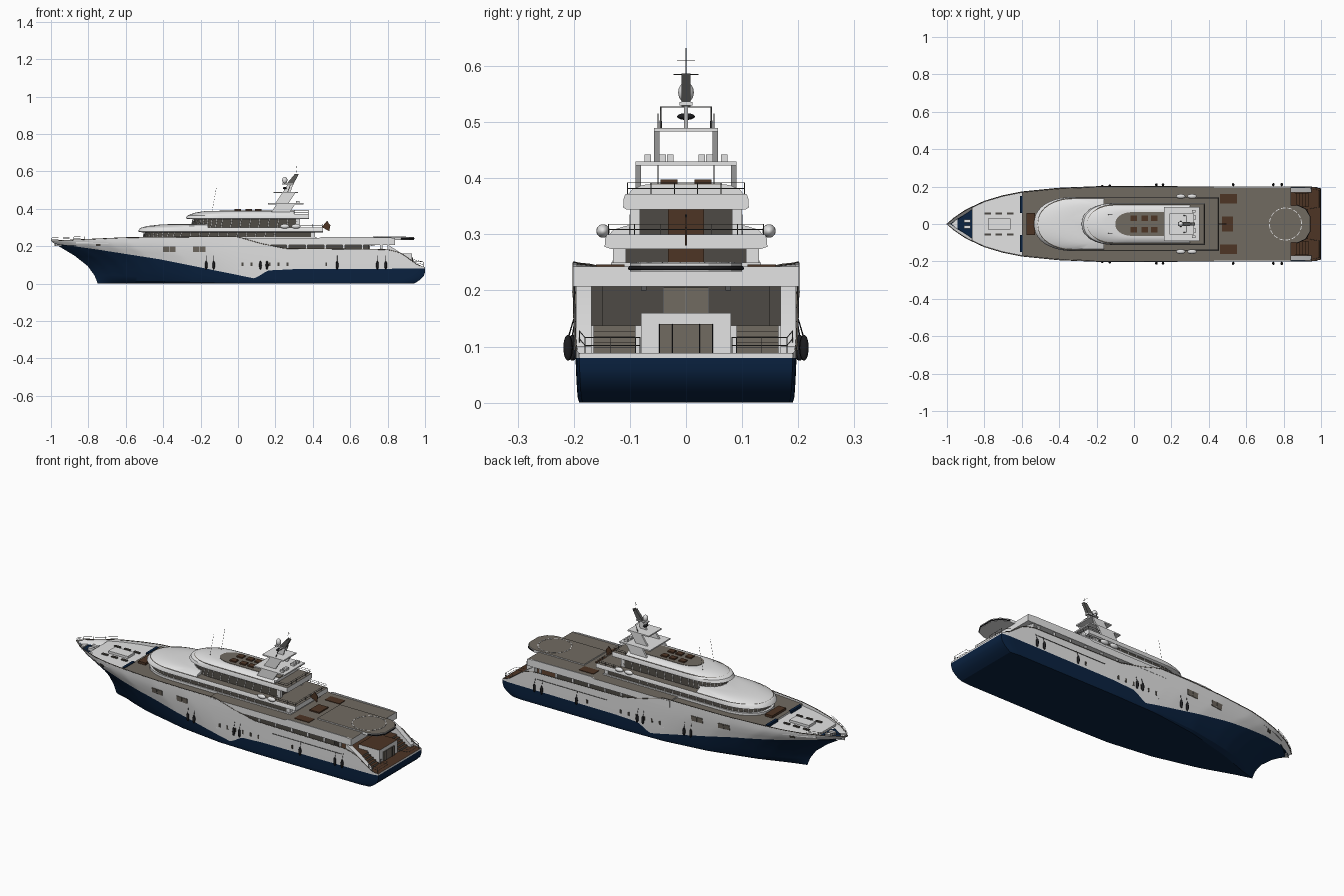
import bpy, bmesh, math
from mathutils import Vector

if "Cube" in bpy.data.objects:
    bpy.data.objects.remove(bpy.data.objects["Cube"])

def material(name, r, g, b):
    m = bpy.data.materials.new(name)
    m.use_nodes = True
    m.diffuse_color = (r, g, b, 1)
    m.node_tree.nodes["Principled BSDF"].inputs["Base Color"].default_value = (r, g, b, 1)
    return m

WHITE = material("white_paint", .77, .77, .77)
NAVY = material("navy_paint", .003, .016, .052)
TAUPE = material("taupe_deck", .165, .145, .12)
TEAK = material("brown_teak", .075, .035, .018)
GLASS = material("dark_glass", .075, .068, .058)
BLACK = material("black_rubber", .012, .012, .014)
METAL = material("dark_metal", .11, .11, .105)
SIDES = (("left", 1), ("right", -1))

def lerp_table(pts, v):
    if v <= pts[0][0]:
        return pts[0][1]
    for (a, p), (b, q) in zip(pts, pts[1:]):
        if v <= b:
            return p + (q - p) * (v - a) / (b - a)
    return pts[-1][1]

def build(name, verts, faces, mats, rule=None):
    me = bpy.data.meshes.new(name)
    bm = bmesh.new()
    vs = [bm.verts.new(v) for v in verts]
    for f in faces:
        bm.faces.new([vs[i] for i in f])
    bmesh.ops.remove_doubles(bm, verts=bm.verts, dist=1e-5)
    bmesh.ops.recalc_face_normals(bm, faces=bm.faces)
    for f in bm.faces:
        f.material_index = rule(f.calc_center_median()) if rule else 0
    bm.to_mesh(me)
    bm.free()
    for m in mats:
        me.materials.append(m)
    ob = bpy.data.objects.new(name, me)
    bpy.context.collection.objects.link(ob)

def stack(name, rings, mats):
    """Closed solid from equal-length rings; the top cap takes mats[-1]."""
    n = len(rings[0])
    faces = [(k*n + i, k*n + (i+1) % n, (k+1)*n + (i+1) % n, (k+1)*n + i)
             for k in range(len(rings) - 1) for i in range(n)]
    faces += [tuple(range(n)), tuple(range((len(rings)-1)*n, len(rings)*n))]
    top = rings[-1][0][2]
    build(name, [v for r in rings for v in r], faces, mats,
          lambda c: len(mats) - 1 if c.z > top - 1e-4 else 0)

def box(name, x, y, z, mat, top=None):
    ring = lambda h: [(x[0], y[0], h), (x[1], y[0], h), (x[1], y[1], h), (x[0], y[1], h)]
    stack(name, [ring(z[0]), ring(z[1])], [mat, top or mat])

def prism(name, profile, y0, y1, mat):
    stack(name, [[(x, y, z) for x, z in profile] for y in (y0, y1)], [mat])

def outline(x0, x1, w, nose, n=20):
    pts = []
    for i in range(n + 1):
        a = math.pi * (i / n - .5)
        pts.append((x0 + nose * (1 - math.cos(a) ** .9), w * math.copysign(abs(math.sin(a)) ** .9, a)))
    return pts + [(x1, w), (x1, -w)]

def house(name, x0, x1, w, nose, rings, mats):
    """Round-nosed deckhouse; each ring is (height, side inset, front inset)."""
    stack(name, [[(x, y, z) for x, y in outline(x0 + df, x1, w - dw, nose)] for z, dw, df in rings], mats)

def tubes(name, lines, r, mat):
    cu = bpy.data.curves.new(name, 'CURVE')
    cu.dimensions = '3D'
    cu.bevel_depth = r
    cu.bevel_resolution = 1
    for pts in lines:
        sp = cu.splines.new('POLY')
        sp.points.add(len(pts) - 1)
        for p, v in zip(sp.points, pts):
            p.co = (*v, 1)
    cu.materials.append(mat)
    bpy.context.collection.objects.link(bpy.data.objects.new(name, cu))

def rail(name, pts, h=.028, step=.04):
    up = lambda k: [(x, y, z + h * k) for x, y, z in pts]
    lines = [up(1), up(.5)]
    for a, b in zip(pts, pts[1:]):
        a, b = Vector(a), Vector(b)
        n = max(1, int((b - a).length / step))
        lines += [[a.lerp(b, i/n), a.lerp(b, i/n) + Vector((0, 0, h))] for i in range(n + 1)]
    tubes(name, lines, .0009, METAL)

def ball(name, loc, scale, mat):
    bpy.ops.mesh.primitive_uv_sphere_add(segments=16, ring_count=10, radius=1, location=loc)
    ob = bpy.context.object
    ob.name, ob.scale = name, scale
    ob.data.materials.append(mat)

# Hull shape: stem line, sheer, paint line and half-breadths
STEM = [(0, -.75), (.04, -.765), (.08, -.79), (.12, -.83), (.16, -.89), (.2, -.965), (.228, -1)]
SHEER = [(-1, .228), (-.6, .246), (-.2, .25), (0, .25), (.12, .215), (.25, .188), (.8, .182), (.87, .165), (.96, .1), (1, .088)]
PAINT = [(-1, .217), (-.74, .18), (-.42, .13), (-.2, .086), (.09, .027), (.16, .07), (.3, .077), (1, .08)]
TOP = [(0, 0), (.02, .034), (.05, .075), (.1, .122), (.15, .152), (.2, .172), (.3, .192), (.4, .2), (.96, .2), (.985, .199), (1, .193)]
LOW = [(0, 0), (.05, .025), (.15, .085), (.3, .15), (.45, .183), (.6, .19), (.97, .19), (1, .184)]

def ends(z):
    return lerp_table(STEM, z), 1 - .06 * max(0, 1 - z / .06) ** 2

def breadth(s, z):
    w = min(1, max(0, z) / .2) ** .4
    return lerp_table(LOW, s) * (1 - w) + lerp_table(TOP, s) * w

def hull_y(x, z):
    a, b = ends(z)
    return breadth(min(1, max(0, (x - a) / (b - a))), z)

# Hull, closed by a transom
N, verts = 90, []
levels = [2, 1.75, 1.5, 1.25, 1, .75, .5, .25, .1, 0]
for i in range(N + 1):
    s, half = (i / N) ** 1.15, []
    for r in levels:
        z = .1
        for _ in range(12):
            a, b = ends(z)
            x = a + s * (b - a)
            p = lerp_table(PAINT, x)
            z = p * r if r <= 1 else p + (lerp_table(SHEER, x) - p) * (r - 1)
        half.append((x, breadth(s, z), z))
    verts += half + [(half[-1][0], 0, 0)] + [(x, -y, z) for x, y, z in reversed(half)]
M = 2 * len(levels) + 1
faces = [(i*M + j, i*M + j + 1, (i+1)*M + j + 1, (i+1)*M + j) for i in range(N) for j in range(M - 1)]
faces += [(N*M + j, N*M + j + 1, N*M + M - 2 - j, N*M + M - 1 - j) for j in range(len(levels) - 1)]
build("hull", verts, faces, [WHITE, NAVY], lambda c: int(c.z < lerp_table(PAINT, c.x)))
tubes("cap_rail", [verts[0:-M:M], verts[M-1:-M:M]], .002, TAUPE)

# Decks that follow the hull plan
def deck(name, xa, xb, z0, z1, side, top, inset=.003, n=24):
    xs = [xa + (xb - xa) * i / n for i in range(n + 1)]
    plan = [(x, hull_y(x, z1) - inset) for x in xs] + [(x, inset - hull_y(x, z1)) for x in reversed(xs)]
    stack(name, [[(x, y, z) for x, y in plan] for z in (z0, z1)], [side, top])

deck("bow_deck", -.98, -.945, .2, .212, WHITE, WHITE)
deck("mooring_deck", -.945, -.865, .2, .206, NAVY, NAVY)
deck("foredeck", -.865, -.6, .215, .227, WHITE, WHITE)
deck("side_deck", -.6, .03, .225, .237, WHITE, TAUPE)
deck("main_deck", .0, .86, .08, .138, WHITE, TEAK)
deck("swim_platform", .84, .998, .08, .0885, WHITE, TEAK, .002)
deck("upper_deck", -.04, .84, .207, .243, WHITE, TAUPE, -.001)
box("main_lounge", (0, .7), (-.15, .15), (.138, .209), GLASS)
box("passage_bulkhead", (.0, .01), (-.19, .19), (.13, .22), GLASS)
box("lounge_doors", (.7, .703), (-.04, .04), (.14, .205), TAUPE)
tubes("lounge_door_frames", [[(.704, y, .14), (.704, y, .205)] for y in (-.04, 0, .04)], .0012, WHITE)
for side, k in SIDES:
    for i in range(6):
        x = .26 + i * .1
        box(f"{side}_deck_post_{i}", (x, x + .012), sorted((k*.186, k*.194)), (.18, .209), WHITE)
    prism(f"{side}_upper_bulwark", [(.42, .24), (.82, .24), (.84, .243), (.8, .247), (.45, .25)],
          k*.194, k*.201, WHITE)
    prism(f"{side}_stern_wing", [(.8, .08), (.95, .08), (.95, .1), (.87, .164), (.8, .209)], k*.168, k*.196, WHITE)
    for i in range(5):
        x = .85 + i * .016
        box(f"{side}_stern_step_{i}", (x, x + .018), sorted((k*.09, k*.165)), (.085, .138 - i*.01), TAUPE, TEAK)
    prism(f"{side}_helideck_strut", [(.7, .2), (.72, .2), (.81, .238), (.79, .238)], k*.07, k*.08, WHITE)
    rail(f"{side}_stern_rail", [(.94, k*.082, .088), (.99, k*.09, .088), (.99, k*.18, .088), (.94, k*.19, .1)])
    rail(f"{side}_bow_rail", [(x, k*hull_y(x, .23), lerp_table(SHEER, x)) for x in (-.995, -.97, -.93, -.88, -.82)], .016)

# Stern block with garage door
box("stern_block", (.8, .93), (-.08, .08), (.085, .16), WHITE, TEAK)
box("stern_door", (.93, .934), (-.048, .048), (.088, .14), TAUPE)
tubes("door_seams", [[(.935, y, .088), (.935, y, .14)] for y in (-.047, -.024, .024, .047)], .001, BLACK)

# Helideck with dashed landing circle
octagon = [(.56, -.1), (.87, -.1), (.915, -.08), (.94, -.04), (.94, .04), (.915, .08), (.87, .1), (.56, .1)]
stack("helideck", [[(x, y, z) for x, y in octagon] for z in (.234, .249)], [WHITE, TAUPE])
tubes("helideck_lip", [[(x, y, .24) for x, y in octagon[1:-1]]], .004, BLACK)
for i in range(16):
    arc = [math.tau * (i + t) / 16 for t in (0, .25, .5, .7)]
    ring = [(.084, a) for a in arc] + [(.088, a) for a in reversed(arc)]
    plan = [(.81 + r*math.cos(a), r*math.sin(a)) for r, a in ring]
    stack(f"landing_mark_{i}", [[(x, y, z) for x, y in plan] for z in (.2485, .2505)], [WHITE])

# Glazed tiers with mullions, roofs and domed noses
def tier(label, x0, x1, w, nose, z0, z1):
    house(f"{label}_windows", x0, x1, w, nose, [(z0, 0, 0), (z1, .003, .015)], [GLASS])
    pts = outline(x0, x1, w, nose)[:-2] + [(x0 + nose + .05*i, k*w) for i in range(1, 11) for k in (1, -1)
                                           if x0 + nose + .05*i < x1]
    tubes(f"{label}_mullions", [[(x, y, z0), (x + .008, y*.98, z1)] for x, y in pts], .0018, WHITE)
    box(f"{label}_aft_door", (x1, x1 + .003), (-.032, .032), (z0, z1), TEAK)
    for side, k in SIDES:
        box(f"{label}_{side}_aft_pillar", (x1 - .01, x1 + .012), sorted((k*w*.82, k*w)), (z0, z1), WHITE)

tier("upper_tier", -.51, .4, .13, .2, .235, .277)
house("upper_tier_base", -.52, .42, .134, .2, [(.225, 0, 0), (.25, 0, 0)], [WHITE])
house("upper_tier_roof", -.535, .455, .145, .22, [(.274, .012, .02), (.278, 0, 0), (.292, .001, .008), (.3, .004, .02)],
      [WHITE, TAUPE])
house("upper_tier_dome", -.52, -.16, .138, .22, [(.298, 0, 0), (.308, .008, .035), (.315, .03, .1), (.318, .05, .16)], [WHITE])
tier("bridge_tier", -.25, .32, .1, .16, .3, .347)
house("bridge_roof", -.28, .38, .112, .18, [(.344, .006, .02), (.348, 0, 0), (.364, .001, .01), (.372, .004, .03)],
      [WHITE, TAUPE])
house("bridge_dome", -.255, .3, .104, .18, [(.37, 0, 0), (.38, .008, .03), (.387, .024, .075), (.389, .034, .1)], [WHITE])
house("sundeck_floor", -.1, .3, .064, .1, [(.386, 0, 0), (.391, 0, 0)], [TAUPE])
rail("upper_tier_rail", [(.3, -.138, .3), (.45, -.138, .3), (.45, .138, .3), (.3, .138, .3)], .018)
rail("bridge_rail", [(.3, -.104, .372), (.375, -.104, .372), (.375, .104, .372), (.3, .104, .372)], .02)
for i, x in enumerate((-.02, .04, .09)):
    for side, k in SIDES:
        box(f"{side}_lounger_{i}", (x, x + .035), sorted((k*.015, k*.045)), (.39, .398), TEAK)

# Leaning mast arches, mast, radar and aerials
for label, xa, xb, lean, w, z0, z1, aft in (("lower_arch", .17, .27, .04, .09, .37, .43, .08),
                                            ("upper_arch", .2, .27, .04, .057, .43, .49, .05)):
    for side, k in SIDES:
        prism(f"{label}_{side}_leg", [(xa, z0), (xb, z0), (xb + lean, z1), (xa + lean, z1)], k*(w - .01), k*w, WHITE)
    box(f"{label}_top", (xa - .01, xb + aft), (-w, w), (z1 - .007, z1), WHITE)
for i, y in enumerate((-.068, -.042, -.028, .028, .042, .068)):
    box(f"roof_locker_{i}", (.31, .33), (y - .006, y + .006), (.428, .442), WHITE)
prism("mast", [(.255, .528), (.295, .528), (.325, .587), (.305, .587)], -.008, .008, METAL)
tubes("radar_arch", [[(.265, -.045, .488), (.28, -.045, .527), (.28, .045, .527), (.265, .045, .488)]], .002, METAL)
ball("radar_scanner", (.25, 0, .51), (.01, .016, .006), BLACK)
prism("radar_pedestal", [(.24, .488), (.28, .488), (.295, .53), (.265, .53)], -.004, .004, WHITE)
ball("satellite_dome", (.25, 0, .553), (.014, .014, .018), WHITE)
prism("dome_bracket", [(.235, .53), (.3, .53), (.3, .536), (.235, .536)], -.012, .012, WHITE)
tubes("aerials", [[(.31, 0, .585), (.315, 0, .632)], [(.31, -.016, .61), (.31, .016, .61)], [(.31, -.022, .585), (.31, .022, .585)],
                  [(-.14, .05, .38), (-.115, .05, .515)], [(-.14, -.05, .38), (-.115, -.05, .515)]], .0006, METAL)

# Ensign on its staff
tubes("ensign_staff", [[(.44, 0, .29), (.48, 0, .335)]], .0015, METAL)
prism("ensign", [(.448, .302), (.475, .334), (.494, .312), (.488, .28)], -.002, .002, TEAK)

# Hull windows, portholes, fenders and life rafts
def plate(name, xa, xb, za, zb, mat):
    for side, k in SIDES:
        ring = [[(x, k*(hull_y(x, z) + d), z) for x, z in ((xa, za), (xb, za), (xb, zb), (xa, zb))] for d in (-.003, .003)]
        stack(f"{side}_{name}", ring, [mat])

for i, x in enumerate((-.4, -.365, -.24, -.205)):
    plate(f"hull_window_{i}", x, x + .032, .17, .198, TAUPE)
for i in range(7):
    x = .02 + i * .048 + .16 * (i > 5)
    plate(f"porthole_{i}", x, x + .009, .093, .113, GLASS)
plate("anchor_pocket", -.76, -.735, .2, .212, GLASS)
plate("rubbing_strake", .35, .78, .144, .146, METAL)
for side, k in SIDES:
    for i, x in enumerate((-.17, -.13, .12, .155, .53, .745, .79)):
        y = k * (hull_y(x, .1) + .013)
        ball(f"{side}_fender_{i}", (x, y, .098), (.007, .008, .023), BLACK)
        tubes(f"{side}_fender_line_{i}", [[(x, y, .115), (x, k*(hull_y(x, .15) + .001), .15)]], .001, BLACK)
    for i, x in enumerate((.25, .31)):
        ball(f"{side}_life_raft_{i}", (x, k*.148, .306), (.025, .012, .012), WHITE)
    # Foredeck fittings and teak on the aft deck
    for i, x in enumerate((-.8, -.74, -.68)):
        box(f"{side}_fore_hatch_{i}", (x, x + .035), sorted((k*.05, k*.062)), (.225, .233), GLASS)
    box(f"{side}_windlass", (-.91, -.875), sorted((k*.008, k*.025)), (.205, .222), WHITE)
    box(f"{side}_teak_stair", (.46, .55), sorted((k*.11, k*.16)), (.242, .246), TEAK)
    box(f"{side}_fore_locker", (-.61, -.595), sorted((k*.06, k*.15)), (.225, .241), NAVY)
box("fore_sunpad", (-.78, -.66), (-.03, .03), (.225, .24), WHITE)
box("fore_bench", (-.575, -.53), (-.06, .06), (.225, .25), TEAK)
box("aft_dining_table", (.47, .53), (-.04, .04), (.242, .25), TEAK)

bpy.ops.object.select_all(action='DESELECT')
for ob in bpy.context.collection.objects:
    if ob.type == 'MESH':
        ob.select_set(True)
        bpy.context.view_layer.objects.active = ob
bpy.ops.object.shade_smooth_by_angle(angle=math.radians(30))
